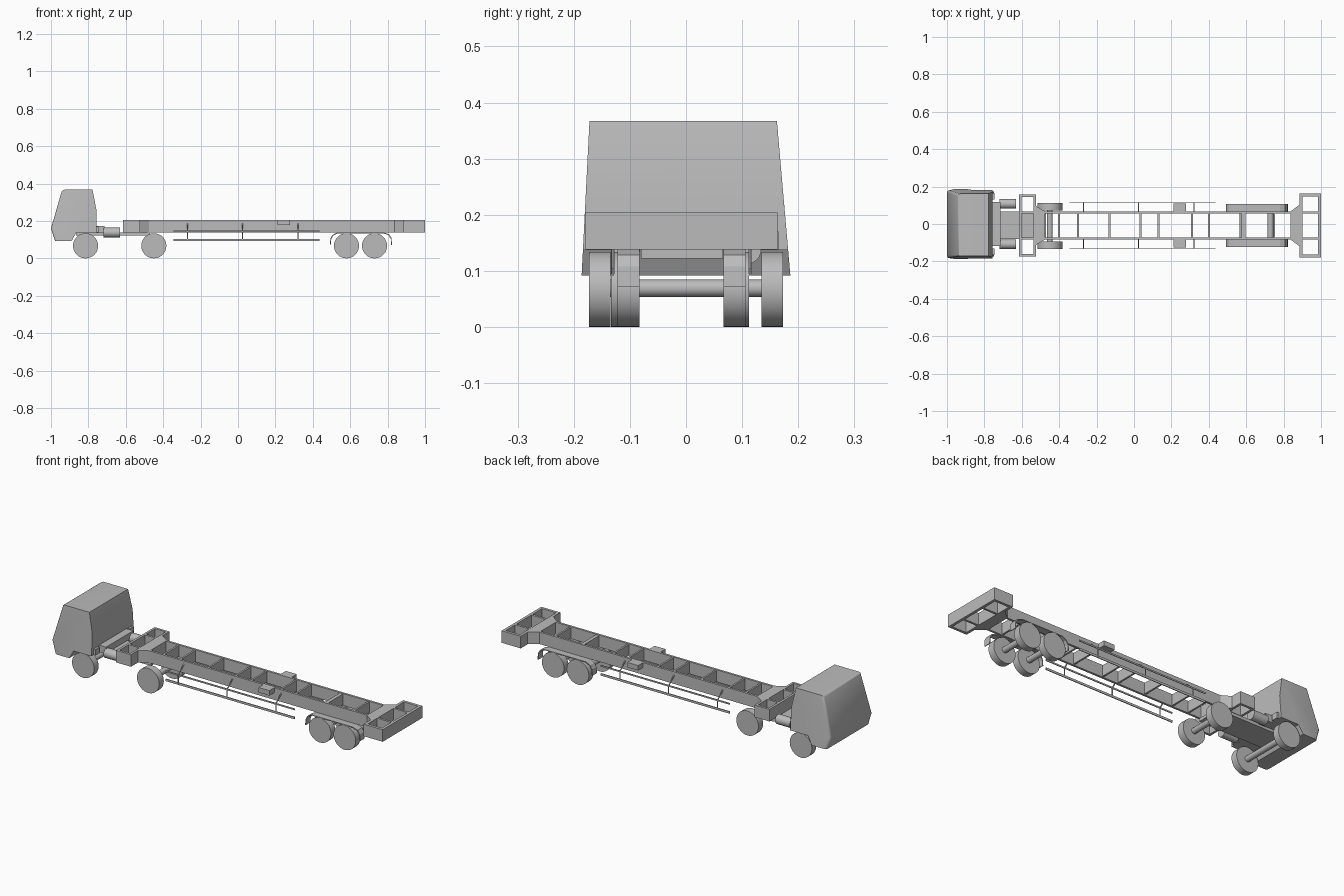
import bpy, bmesh, math
from mathutils import Vector

if "Cube" in bpy.data.objects:
    bpy.data.objects.remove(bpy.data.objects["Cube"])

GREY = bpy.data.materials.new("plain_grey")
GREY.diffuse_color = (0.5, 0.5, 0.5, 1)
GREY.use_nodes = True
GREY.node_tree.nodes["Principled BSDF"].inputs["Base Color"].default_value = GREY.diffuse_color
YC = -0.008  # trailer centre line


def finish(bm, name, smooth=False):
    bmesh.ops.recalc_face_normals(bm, faces=bm.faces)
    me = bpy.data.meshes.new(name)
    bm.to_mesh(me)
    bm.free()
    ob = bpy.data.objects.new(name, me)
    bpy.context.collection.objects.link(ob)
    me.materials.append(GREY)
    if smooth:
        bpy.ops.object.select_all(action='DESELECT')
        ob.select_set(True)
        bpy.context.view_layer.objects.active = ob
        bpy.ops.object.shade_smooth_by_angle(angle=math.radians(35))
    return ob


def box(name, x0, x1, y0, y1, z0, z1):
    bm = bmesh.new()
    bmesh.ops.create_cube(bm, size=1)
    for v in bm.verts:
        v.co = Vector((x0 if v.co.x < 0 else x1, y0 if v.co.y < 0 else y1, z0 if v.co.z < 0 else z1))
    return finish(bm, name)


def cylinder(name, a, b, r, sides=32):
    a, b = Vector(a), Vector(b)
    d = b - a
    bm = bmesh.new()
    bmesh.ops.create_cone(bm, cap_ends=True, segments=sides, radius1=r, radius2=r, depth=d.length)
    rot = Vector((0, 0, 1)).rotation_difference(d.normalized())
    for v in bm.verts:
        v.co = rot @ v.co + (a + b) / 2
    return finish(bm, name, True)


def prism(name, pts, offset):
    bm = bmesh.new()
    f = bm.faces.new([bm.verts.new(p) for p in pts])
    ext = bmesh.ops.extrude_face_region(bm, geom=[f])
    for g in ext['geom']:
        if isinstance(g, bmesh.types.BMVert):
            g.co += Vector(offset)
    return finish(bm, name)


# Cab: side profile, sides leaning inward with height, rounded nose
profile = [(-0.978, 0.092), (-1.0, 0.16), (-0.94, 0.367), (-0.778, 0.367),
           (-0.757, 0.26), (-0.757, 0.137), (-0.865, 0.137), (-0.89, 0.092)]
bm = bmesh.new()
rows = []
for s in (-1, 1):
    row = []
    for x, z in profile:
        t = (z - 0.092) / 0.275
        row.append(bm.verts.new((x, s * (0.186 - 0.019 * t) - 0.005 * t, z)))
    rows.append(row)
    bm.faces.new(row)
n = len(profile)
for i in range(n):
    j = (i + 1) % n
    bm.faces.new((rows[0][i], rows[0][j], rows[1][j], rows[1][i]))
round_edges = [bm.edges.get((rows[0][2], rows[1][2]))]
for row in rows:
    round_edges += [bm.edges.get((row[0], row[1])), bm.edges.get((row[1], row[2]))]
bmesh.ops.bevel(bm, geom=round_edges, offset=0.013, segments=3, profile=0.5, affect='EDGES')
finish(bm, "cab", True)

# Tractor chassis, cross box, tanks and mud plates
box("tractor_chassis", -0.865, -0.47, -0.08, 0.066, 0.122, 0.139)
box("rear_cab_box", -0.757, -0.715, -0.118, 0.118, 0.135, 0.173)
for y in (-0.108, 0.108):
    cylinder("fuel_tank", (-0.72, y, 0.138), (-0.632, y, 0.138), 0.026, 24)
    s = 1 if y > 0 else -1
    box("mud_plate", -0.76, -0.745, *sorted((s * 0.13, s * 0.165)), 0.137, 0.17)

# Axles and wheels: x, outer and inner distance, centre line
for x, outer, inner, c in ((-0.815, 0.173, 0.135, 0), (-0.45, 0.123, 0.083, -0.0105),
                           (0.58, 0.114, 0.075, YC), (0.73, 0.114, 0.075, YC)):
    cylinder("axle", (x, c - inner - 0.005, 0.069), (x, c + inner + 0.005, 0.069), 0.0155, 20)
    for s in (-1, 1):
        cylinder("wheel", (x, c + s * inner, 0.067), (x, c + s * outer, 0.067), 0.067, 36)

# Trailer rails and cross members
Z0, Z1 = 0.138, 0.204
for s in (-1, 1):
    box("main_rail", -0.615, 1.0, *sorted((YC + s * 0.064, YC + s * 0.076)), Z0, Z1)
for x in (-0.40, -0.30, -0.13, 0.035, 0.13, 0.31, 0.40, 0.585, 0.75):
    w = 0.01 if x == 0.585 else 0.005
    box("cross_member", x - w, x + w, YC - 0.066, YC + 0.066, Z0 + 0.004, Z1 - 0.003)
box("kingpin_plate", -0.61, -0.53, YC - 0.066, YC + 0.066, Z0, Z0 + 0.012)


# Open bolsters at both ends of the trailer
def bolster(name, x0, x1, half, t):
    for a, b in ((x0, x0 + t), (x1 - t, x1)):
        box(name + "_beam", a, b, YC - half, YC + half, Z0, Z1)
    for s in (-1, 1):
        box(name + "_end", x0, x1, *sorted((YC + s * half, YC + s * (half - t))), Z0, Z1)


bolster("front_bolster", -0.615, -0.525, 0.166, 0.013)
bolster("rear_bolster", 0.885, 1.0, 0.171, 0.015)


# Tapered gussets joining rails to bolsters
def gusset(name, xa, ha, xb, hb):
    prism(name, [(xa, YC - ha, Z0), (xb, YC - hb, Z0), (xb, YC + hb, Z0), (xa, YC + ha, Z0)], (0, 0, Z1 - Z0))


gusset("front_gusset", -0.526, 0.105, -0.475, 0.075)
gusset("rear_gusset", 0.886, 0.112, 0.838, 0.076)

# Side guards, hangers, side boxes and fenders
outline = [(0.491, 0.072), (0.494, 0.105), (0.505, 0.125), (0.53, 0.138),
           (0.78, 0.138), (0.808, 0.128), (0.821, 0.108), (0.823, 0.072)]
inside = [(0.657 + (x - 0.657) * 0.974, z - (0.004 if z > 0.1 else 0)) for x, z in outline]
for s in (-1, 1):
    yo = YC + s * 0.122
    for z, h in ((0.145, 0.004), (0.098, 0.006)):
        box("side_guard", -0.345, 0.435, yo - 0.002, yo + 0.002, z - h, z + h)
    for x in (-0.27, 0.025, 0.32):
        cylinder("guard_arm", (x, YC + s * 0.074, 0.185), (x, yo, 0.145), 0.003, 6)
        cylinder("guard_drop", (x, yo, 0.148), (x, yo, 0.094), 0.003, 6)
    box("side_box", 0.212, 0.278, *sorted((YC + s * 0.075, YC + s * 0.118)), 0.177, 0.204)
    y = YC + s * 0.0945 - 0.0195
    prism("fender", [(x, y, z) for x, z in outline + inside[::-1]], (0, 0.039, 0))
